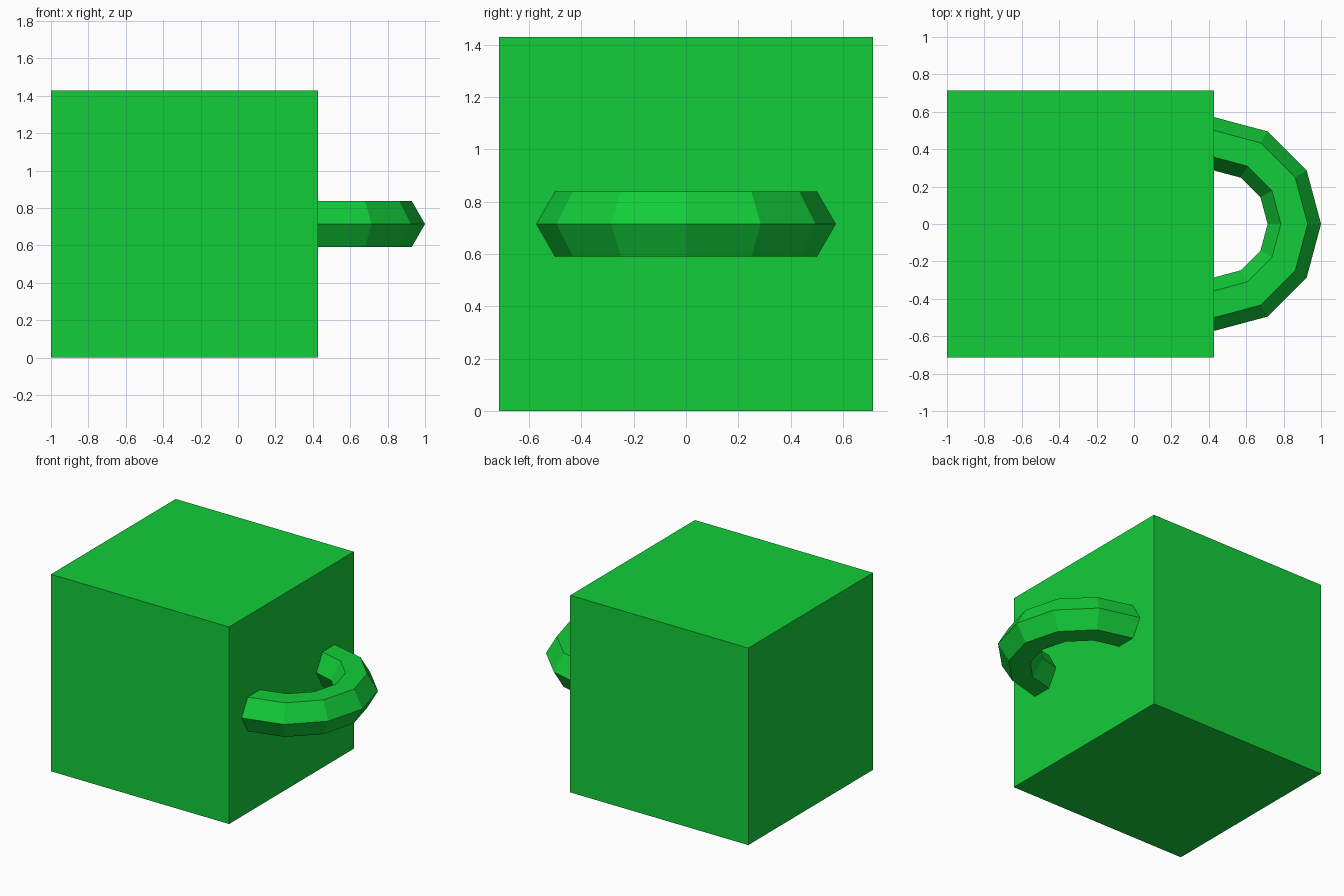
import bpy
import math
from mathutils import Matrix

SIDE = 2 / 1.4          # edge of the cubic body
HALF = SIDE / 2
RING = 0.3 * SIDE       # handle ring radius
TUBE = 0.1 * SIDE       # handle tube radius
FACE_X = SIDE - 1       # body side carrying the handle

default = bpy.data.objects.get("Cube")
if default:
    bpy.data.objects.remove(default, do_unlink=True)

green = bpy.data.materials.new("green")
green.use_nodes = True
colour = (0.006, 0.61, 0.041, 1)
green.diffuse_color = colour
green.node_tree.nodes["Principled BSDF"].inputs["Base Color"].default_value = colour


def finish(name):
    part = bpy.context.object
    part.name = name
    part.data.materials.append(green)
    return part


# Cubic body
bpy.ops.mesh.primitive_cube_add(size=SIDE, location=(FACE_X - HALF, 0, HALF))
finish("body")

# Low-poly ring handle, half sunk into the body
bpy.ops.mesh.primitive_torus_add(
    major_segments=12, minor_segments=6,
    major_radius=RING, minor_radius=TUBE, location=(FACE_X, 0, HALF))
handle = finish("handle")
handle.data.shade_flat()
